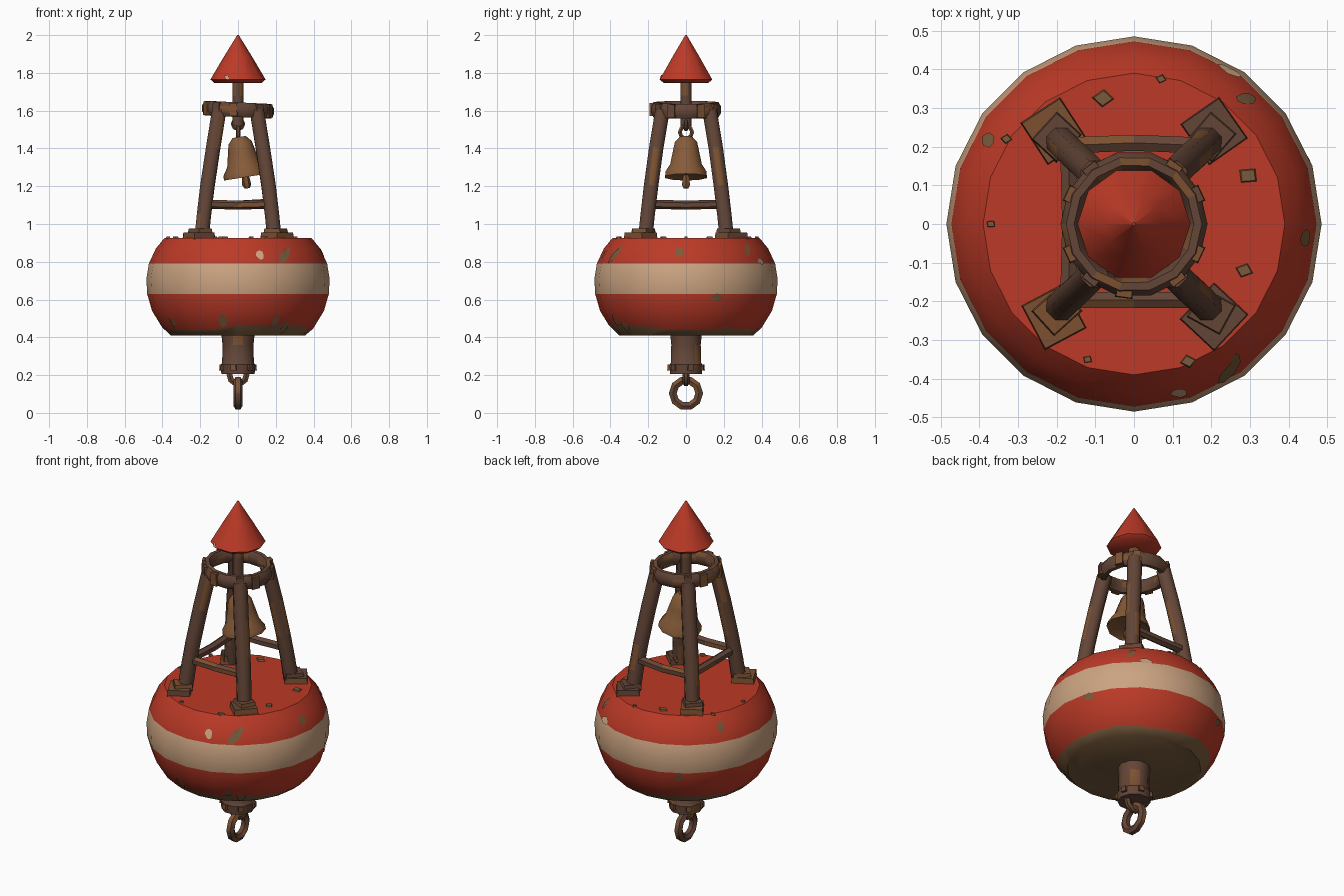
import bpy, math, random
from mathutils import Vector, Matrix

if "Cube" in bpy.data.objects:
    bpy.data.objects.remove(bpy.data.objects["Cube"])

random.seed(4)

def material(name, rgb):
    m = bpy.data.materials.new(name)
    m.diffuse_color = (*rgb, 1)
    m.use_nodes = True
    m.node_tree.nodes["Principled BSDF"].inputs["Base Color"].default_value = m.diffuse_color
    return m

RED = material("red paint", (0.50, 0.042, 0.020))
CREAM = material("cream paint", (0.60, 0.37, 0.22))
GRIME = material("brown grime", (0.19, 0.105, 0.045))
IRON = material("dark iron", (0.125, 0.060, 0.038))
RUST = material("orange rust", (0.20, 0.082, 0.030))
BRASS = material("aged bell metal", (0.24, 0.105, 0.040))

def build(name, verts, faces, mats, rule=None, angle=40):
    me = bpy.data.meshes.new(name)
    me.from_pydata([tuple(v) for v in verts], [], faces)
    for m in mats:
        me.materials.append(m)
    me.validate()
    for p in me.polygons:
        p.use_smooth = True
        if rule:
            p.material_index = rule(p)
    me.set_sharp_from_angle(angle=math.radians(angle))
    ob = bpy.data.objects.new(name, me)
    bpy.context.collection.objects.link(ob)
    return ob

def rusty(chance):
    return lambda p: int(random.random() < chance)

def lathe(name, profile, n, mats, rule=None, angle=40, wave=None, mat=Matrix()):
    """Revolve (radius, z) points from bottom to top, with capped ends."""
    verts, faces = [], []
    for j, (r, z) in enumerate(profile):
        for i in range(n):
            a = 2 * math.pi * i / n
            dr, dz = wave(j) if wave else (0, 0)
            verts.append(mat @ Vector(((r + dr) * math.cos(a), (r + dr) * math.sin(a), z + dz)))
    for j in range(len(profile) - 1):
        for i in range(n):
            k = (i + 1) % n
            faces.append((j * n + i, j * n + k, (j + 1) * n + k, (j + 1) * n + i))
    faces.append(tuple(reversed(range(n))))
    faces.append(tuple(range((len(profile) - 1) * n, len(profile) * n)))
    return build(name, verts, faces, mats, rule, angle)

def tube(name, pts, r, n=8, rust=0.2, closed=False, up=Vector((0, 0, 1)), ry=None, mats=(IRON, RUST)):
    """Sweep an oval section (r across, ry along up) through the points."""
    pts = [Vector(p) for p in pts]
    ry = ry or r
    c, verts, faces = len(pts), [], []
    for j, p in enumerate(pts):
        a = pts[(j - 1) % c] if closed or j else p
        b = pts[(j + 1) % c] if closed or j < c - 1 else p
        t = (b - a).normalized()
        s = t.cross(up).normalized()
        u = s.cross(t)
        for i in range(n):
            q = 2 * math.pi * (i + 0.5) / n
            verts.append(p + s * r * math.cos(q) + u * ry * math.sin(q))
    for j in range(c if closed else c - 1):
        k = (j + 1) % c
        for i in range(n):
            m = (i + 1) % n
            faces.append((j * n + i, j * n + m, k * n + m, k * n + i))
    if not closed:
        faces += [tuple(reversed(range(n))), tuple(range((c - 1) * n, c * n))]
    return build(name, verts, faces, mats, rusty(rust), 50)

def box(name, loc, size, rot=0, rust=0.6, taper=0.9):
    m = Matrix.Translation(loc) @ Matrix.Rotation(rot, 4, 'Z')
    v = [m @ Vector((x * size[0] / 2 * (taper if z > 0 else 1), y * size[1] / 2 * (taper if z > 0 else 1),
                     z * size[2] / 2)) for z in (-1, 1) for x, y in ((-1, -1), (1, -1), (1, 1), (-1, 1))]
    f = [(3, 2, 1, 0), (4, 5, 6, 7)] + [(i, (i + 1) % 4, (i + 1) % 4 + 4, i + 4) for i in range(4)]
    return build(name, v, f, (IRON, RUST), rusty(rust), 30)

def circle(center, r, n, axis):
    """Points on a circle whose plane is normal to the axis."""
    e = {'x': ((0, 1, 0), (0, 0, 1)), 'y': ((1, 0, 0), (0, 0, 1)), 'z': ((1, 0, 0), (0, 1, 0))}[axis]
    return [Vector(center) + r * math.cos(2 * math.pi * i / n) * Vector(e[0])
            + r * math.sin(2 * math.pi * i / n) * Vector(e[1]) for i in range(n)]

# Float body: grimy underside, red, cream band, red top
N = 20
BODY = [(0.355, 0.41), (0.40, 0.45), (0.455, 0.54), (0.481, 0.63), (0.485, 0.71),
        (0.472, 0.79), (0.435, 0.87), (0.39, 0.925)]
def body_colour(p):
    z = p.center.z
    return 2 if z < 0.45 else 1 if 0.63 < z < 0.79 else 0
def body_wave(j):
    d = random.uniform(-0.012, 0.016) if j == 1 else 0
    return d * 0.6, d
lathe("float_body", BODY, N, (RED, CREAM, GRIME), body_colour, 42, body_wave)

# Worn paint patches lying on the side of the float
def body_radius(a, z):
    for (r0, z0), (r1, z1) in zip(BODY, BODY[1:]):
        if z0 <= z <= z1:
            r = r0 + (r1 - r0) * (z - z0) / (z1 - z0)
    s = 2 * math.pi / N
    return r * math.cos(s / 2) / math.cos(a % s - s / 2)

def side_patch(deg, z, w, h, slant, m):
    def pt(a, zz):
        zz = min(max(zz, 0.411), 0.924)
        r = body_radius(a, zz) + 0.005
        return (r * math.cos(a), r * math.sin(a), zz)
    a0, n = math.radians(deg), 8
    v = [pt(a0, z)]
    for i in range(n):
        q, k = 2 * math.pi * i / n, random.uniform(0.75, 1.15)
        dz = h * k * math.sin(q)
        v.append(pt(a0 + (w * k * math.cos(q) + slant * dz) / 0.46, z + dz))
    build("worn_patch", v, [(0, i + 1, (i + 1) % n + 1) for i in range(n)], (m,))

for spec in [(-75, 0.835, 0.022, 0.025, 0, CREAM), (-56, 0.84, 0.03, 0.05, 0.7, GRIME),
             (-101, 0.485, 0.025, 0.035, 0, GRIME), (-62, 0.49, 0.025, 0.03, 0, GRIME),
             (20, 0.61, 0.035, 0.02, 0, GRIME), (48, 0.86, 0.02, 0.04, 0.4, GRIME),
             (-5, 0.85, 0.025, 0.03, 0, GRIME), (-53, 0.45, 0.03, 0.03, 0, GRIME),
             (150, 0.86, 0.022, 0.03, 0, GRIME), (120, 0.6, 0.03, 0.02, 0, GRIME),
             (58, 0.80, 0.04, 0.02, 0, CREAM), (215, 0.48, 0.03, 0.03, 0, GRIME)]:
    side_patch(*spec)

# Rust flakes on the deck
for x, y, s in [(-0.08, 0.325, 0.03), (0.295, 0.125, 0.03), (0.285, -0.12, 0.025), (0.07, 0.375, 0.015),
                (-0.33, 0.22, 0.016), (-0.37, 0, 0.014), (0.14, -0.355, 0.022), (-0.12, -0.35, 0.014)]:
    q = random.random() * 6
    ring = [(x + s * math.cos(q + 1.57 * i), y + s * 0.8 * math.sin(q + 1.57 * i)) for i in range(4)]
    v = [(*p, 0.923) for p in ring] + [(x + (a - x) * .8, y + (b - y) * .8, 0.933) for a, b in ring]
    build("deck_flake", v, [(4, 5, 6, 7)] + [(i, (i + 1) % 4, (i + 1) % 4 + 4, i + 4) for i in range(4)], (GRIME,), None, 20)

# Mooring stem with collar and bolts
lathe("mooring_stem", [(0.088, 0.205), (0.092, 0.255), (0.084, 0.265), (0.082, 0.36), (0.088, 0.42)],
      10, (IRON, RUST), rusty(0.12))
for i in range(6):
    a = math.radians(60 * i + 15)
    box("stem_bolt", (0.088 * math.cos(a), 0.088 * math.sin(a), 0.24), (0.022, 0.03, 0.03), a)

# Mooring eye and hanging ring
tube("mooring_eye", circle((0, 0, 0.20), 0.045, 10, 'y'), 0.018, 6, 0.3, True, Vector((0, 1, 0)))
tube("mooring_ring", circle((0, 0, 0.104), 0.070, 10, 'x'), 0.024, 6, 0.3, True, Vector((1, 0, 0)))

# Tower legs on bolted foot plates
for sx, sy, rot in ((-1, 1, 33), (1, 1, 35), (-1, -1, 28), (1, -1, -43)):
    q = math.radians(rot)
    path = [(0.192, 0.215, 0.93), (0.18, 0.203, 1.05), (0.162, 0.185, 1.2), (0.132, 0.158, 1.4), (0.10, 0.125, 1.60)]
    tube("tower_leg", [(x * sx, y * sy, z) for x, y, z in path], 0.041, 8, 0.15)
    box("foot_plate", (0.207 * sx, 0.24 * sy, 0.938), (0.122, 0.13, 0.035), q, 0.7, 0.95)
    box("foot_block", (0.20 * sx, 0.225 * sy, 0.96), (0.10, 0.09, 0.03), q + 0.25, 0.5)

# Cross braces on three sides
tube("back_brace", [(-0.17, 0.203, 1.105), (0, 0.21, 1.10), (0.17, 0.203, 1.11)], 0.024, 6, 0.2)
tube("front_brace", [(-0.17, -0.197, 1.105), (0, -0.197, 1.10), (0.17, -0.197, 1.105)], 0.024, 6, 0.2)
tube("left_brace", [(-0.17, -0.19, 1.105), (-0.165, 0, 1.10), (-0.17, 0.19, 1.105)], 0.024, 6, 0.2)

# Top ring with clamps
tube("top_ring", [p + Vector((0, 0, -0.05 * p.x)) for p in circle((0, 0, 1.605), 0.165, 14, 'z')],
     0.027, 8, 0.2, True, ry=0.042)
for deg in (25, 55, 128, 155, 205, 232, 262, 308, 335):
    a = math.radians(deg)
    box("ring_clamp", (0.172 * math.cos(a), 0.172 * math.sin(a), 1.605 - 0.008 * math.cos(a)),
        (0.042, 0.045, 0.07), a)

# Mast and red cone topmark
tube("mast", [(0, 0, 1.52), (0, 0, 1.6), (0, 0, 1.68), (0, 0, 1.78)], 0.031, 8, 0.2, up=Vector((0, 1, 0)))
lathe("cone_topmark", [(0.125, 1.747), (0.146, 1.765), (0.075, 1.885), (0.004, 2.0)], 10, (RED,), None, 45)
v = [(0.148 * math.cos(a), 0.148 * math.sin(a), 1.766) for a in (-1.9, -2.05)]
v += [(0.141 * math.cos(a), 0.141 * math.sin(a), z) for a, z in ((-2.1, 1.785), (-1.95, 1.79))]
build("cone_chip", v, [(3, 2, 1, 0)], (CREAM,))

# Tilted bell with hanger loop and clapper
T = Matrix.Translation((0, 0, 1.5)) @ Matrix.Rotation(math.radians(-9), 4, 'Y')
lathe("bell", [(0.095, -0.245), (0.116, -0.255), (0.114, -0.23), (0.088, -0.19), (0.073, -0.12),
               (0.062, -0.07), (0.035, -0.04)], 10, (BRASS,), None, 40, None, T)
lathe("clapper", [(0.014, -0.315), (0.024, -0.295), (0.02, -0.26), (0.012, -0.23)], 6, (RUST,), None, 40, None, T)
tube("bell_loop", circle((0.002, 0, 1.485), 0.033, 8, 'x'), 0.012, 6, 0.4, True, Vector((1, 0, 0)))
tube("hanger_loop", circle((0, 0, 1.53), 0.028, 8, 'y'), 0.012, 6, 0.4, True, Vector((0, 1, 0)))
